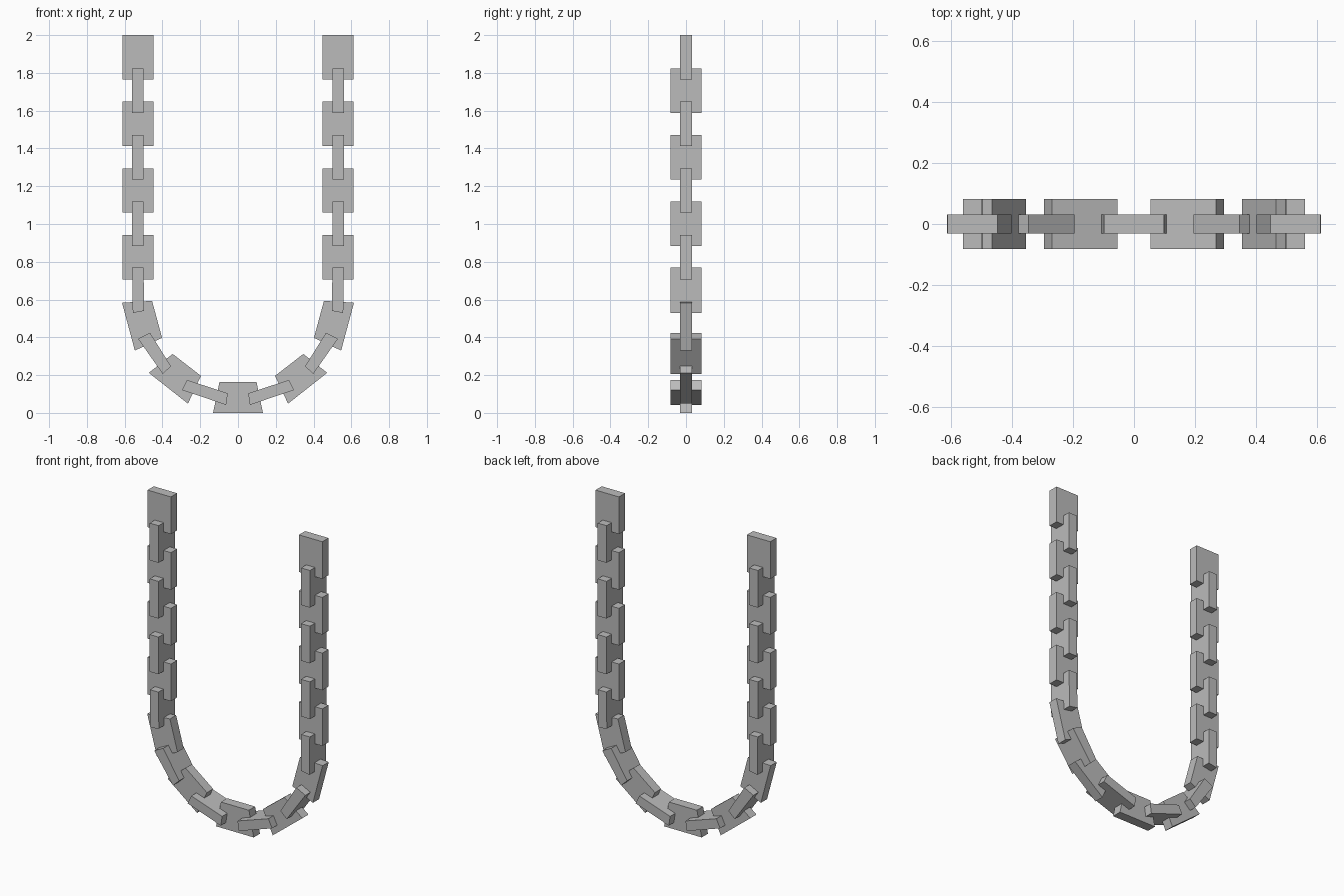
import bpy, bmesh

cube = bpy.data.objects.get("Cube")
if cube:
    bpy.data.objects.remove(cube, do_unlink=True)

# Single grey metal
grey = bpy.data.materials.new("chain_grey")
grey.use_nodes = True
grey.diffuse_color = (0.5, 0.5, 0.5, 1)
grey.node_tree.nodes["Principled BSDF"].inputs["Base Color"].default_value = (0.5, 0.5, 0.5, 1)

WIDE, THIN = 0.082, 0.031      # half widths of a link
HALF_LEN, PITCH = 0.1175, 0.1763
CHAIN_X = 0.53


def link(name, outline, depth):
    """Extrude a four-cornered x-z outline to +-depth in y."""
    bm = bmesh.new()
    face = bm.faces.new([bm.verts.new((x, -depth, z)) for x, z in outline])
    ext = bmesh.ops.extrude_face_region(bm, geom=[face])["geom"]
    moved = [v for v in ext if isinstance(v, bmesh.types.BMVert)]
    bmesh.ops.translate(bm, verts=moved, vec=(0, 2 * depth, 0))
    bmesh.ops.recalc_face_normals(bm, faces=bm.faces)
    mesh = bpy.data.meshes.new(name)
    bm.to_mesh(mesh)
    bm.free()
    mesh.materials.append(grey)
    bpy.context.collection.objects.link(bpy.data.objects.new(name, mesh))


# Curved part of the chain, from the straight run down to the middle
bend = [
    [(0.56, 0.77), (0.50, 0.77), (0.497, 0.54), (0.557, 0.529)],
    [(0.614, 0.583), (0.455, 0.593), (0.402, 0.397), (0.546, 0.33)],
    [(0.529, 0.392), (0.466, 0.424), (0.355, 0.247), (0.398, 0.206)],
    [(0.472, 0.212), (0.346, 0.312), (0.196, 0.196), (0.265, 0.049)],
    [(0.296, 0.121), (0.27, 0.175), (0.054, 0.103), (0.063, 0.042)],
]

for side, s in (("left", 1), ("right", -1)):
    # Straight run: links alternate flat and edge-on
    for i in range(7):
        half = THIN if i % 2 else WIDE
        z = 2 - HALF_LEN - i * PITCH
        outline = [(s * CHAIN_X + a * half, z + b * HALF_LEN)
                   for a, b in ((-1, -1), (1, -1), (1, 1), (-1, 1))]
        link(f"{side}_straight_link_{i + 1}", outline, WIDE if i % 2 else THIN)
    # Bent run
    for i, corners in enumerate(bend):
        link(f"{side}_bent_link_{i + 1}", [(s * x, z) for x, z in corners],
             THIN if i % 2 else WIDE)

# Lowest link
link("bottom_link", [(-0.132, 0), (0.132, 0), (0.098, 0.163), (-0.098, 0.163)], THIN)
